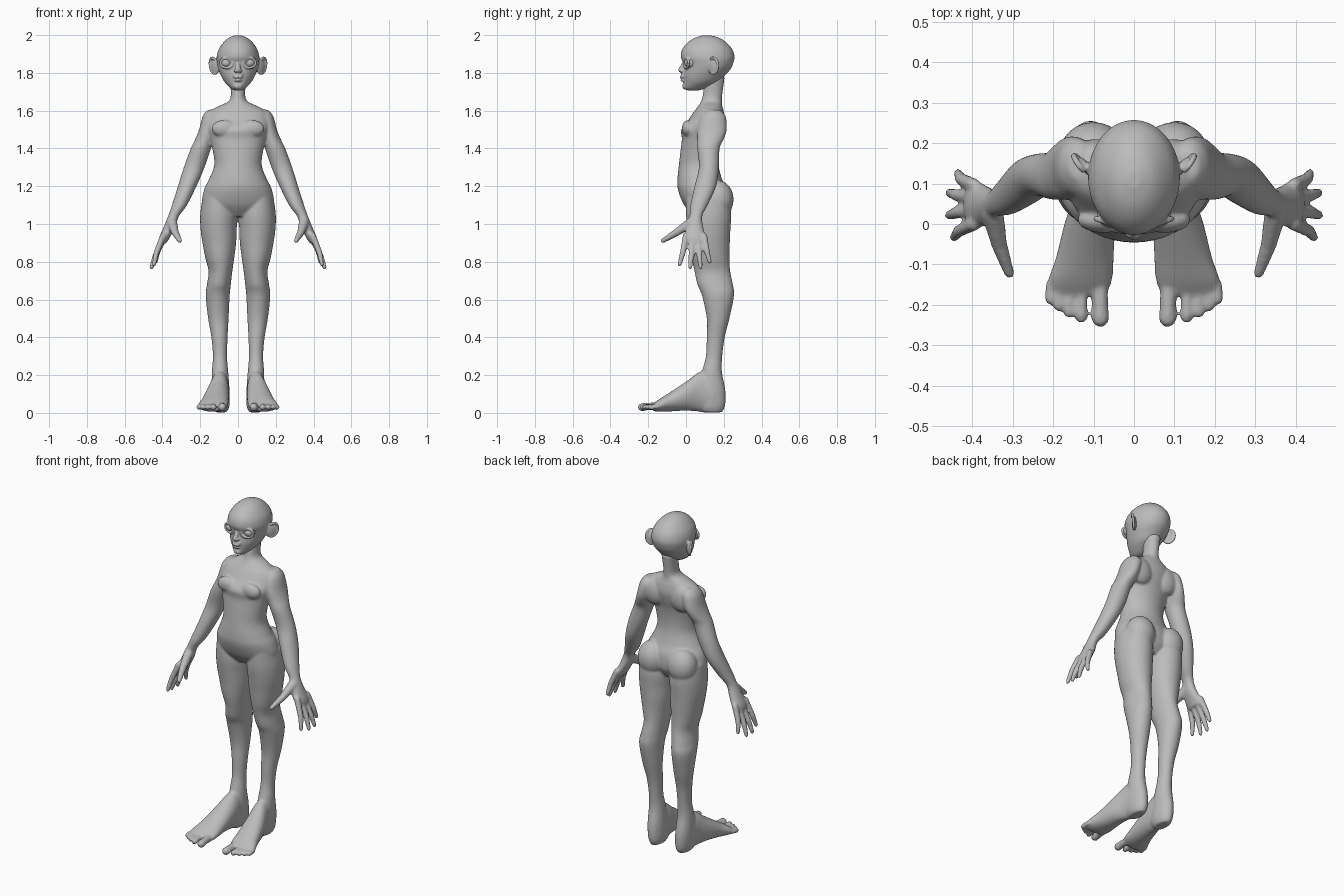
import bpy, bmesh, math
from mathutils import Vector, Matrix

cube = bpy.data.objects.get("Cube")
if cube:
    bpy.data.objects.remove(cube)

grey = bpy.data.materials.new("plain_grey")
grey.use_nodes = True
tone = (0.5, 0.5, 0.5, 1)
grey.diffuse_color = tone
grey.node_tree.nodes["Principled BSDF"].inputs["Base Color"].default_value = tone

STEPS = 5


def spline(rows):
    """Smoothly fill in rows between the given ones."""
    out = []
    last = len(rows) - 1
    for i in range(last):
        a, b, c, d = (rows[max(0, min(last, i + k))] for k in (-1, 0, 1, 2))
        for s in range(STEPS):
            t = s / STEPS
            out.append([q + t * ((r - p) / 2 + t * ((2 * p - 5 * q + 4 * r - w) / 2
                        + t * (3 * q - p - 3 * r + w) / 2))
                        for p, q, r, w in zip(a, b, c, d)])
    return out + [list(rows[-1])]


def skin(bm, rings):
    """Join rings of points into a closed skin."""
    rings = [[bm.verts.new(co) for co in ring] for ring in rings]
    for lower, upper in zip(rings, rings[1:]):
        for k in range(len(lower)):
            n = (k + 1) % len(lower)
            bm.faces.new((lower[k], lower[n], upper[n], upper[k]))
    bm.faces.new(rings[0])
    bm.faces.new(rings[-1])


def circle(sides):
    angles = [math.tau * k / sides for k in range(sides)]
    return [(math.cos(a), math.sin(a)) for a in angles]


def loft(bm, rows, flip=1, along="z"):
    """Skin oval sections: level, then low and high limits of both other axes."""
    rings = []
    for level, u0, u1, v0, v1 in spline(rows):
        ring = []
        for c, s in circle(40):
            u = ((u0 + u1) + (u1 - u0) * c) / 2 * flip
            v = ((v0 + v1) + (v1 - v0) * s) / 2
            ring.append((u, v, level) if along == "z" else (u, level, v))
        rings.append(ring)
    skin(bm, rings)


def blob(bm, centre, size, flip=1, turn=0):
    m = (Matrix.Translation((centre[0] * flip, centre[1], centre[2]))
         @ Matrix.Rotation(turn * flip, 4, "Z") @ Matrix.Diagonal((*size, 1)))
    bmesh.ops.create_uvsphere(bm, u_segments=24, v_segments=16, radius=1, matrix=m)


def digit(bm, points, radii, flip=1):
    """Rounded, tapering limb made of capsules."""
    ends = [Vector((p[0] * flip, p[1], p[2])) for p in points]
    for p, q, r, s in zip(ends, ends[1:], radii, radii[1:]):
        turn = (q - p).to_track_quat("Z", "Y")
        rings = []
        for centre, radius, tilts in ((p, r, (-80, -55, -28, 0)), (q, s, (0, 28, 55, 80))):
            for tilt in map(math.radians, tilts):
                w = math.cos(tilt)
                rings.append([centre + turn @ Vector((c * w, n * w, math.sin(tilt))) * radius
                              for c, n in circle(16)])
        skin(bm, rings)


def finish(name, bm, voxel=None, smooth=4):
    bmesh.ops.recalc_face_normals(bm, faces=bm.faces[:])
    mesh = bpy.data.meshes.new(name)
    bm.to_mesh(mesh)
    bm.free()
    mesh.materials.append(grey)
    mesh.shade_smooth()
    ob = bpy.data.objects.new(name, mesh)
    bpy.context.collection.objects.link(ob)
    if voxel:
        fuse = ob.modifiers.new("fuse", "REMESH")
        fuse.mode = "VOXEL"
        fuse.voxel_size = voxel
        fuse.use_smooth_shade = True
        soften = ob.modifiers.new("soften", "SMOOTH")
        soften.factor = 0.5
        soften.iterations = smooth


body = bmesh.new()

# Torso and neck: z, half width, front, back
torso = [(1.04, .10, .04, .18), (1.10, .185, -.01, .215), (1.18, .18, -.042, .215),
         (1.24, .152, -.045, .19), (1.31, .126, -.038, .172), (1.38, .132, -.03, .17),
         (1.45, .148, -.022, .18), (1.50, .16, -.025, .195), (1.55, .165, .012, .205),
         (1.595, .15, .042, .2), (1.625, .10, .065, .192), (1.65, .05, .08, .19),
         (1.69, .038, .09, .193), (1.78, .045, .10, .205)]
loft(body, [(z, -w, w, f, b) for z, w, f, b in torso])

# Limb sections: z, inner x, outer x, front y, back y
leg = [(1.14, .03, .188, .0, .235), (1.05, .006, .2, .0, .24), (.97, .007, .198, .01, .235),
       (.90, .010, .188, .02, .232), (.82, .02, .173, .03, .230), (.75, .03, .156, .045, .234),
       (.68, .038, .164, .06, .248), (.62, .044, .171, .085, .254), (.50, .05, .158, .11, .23),
       (.40, .055, .141, .11, .205), (.30, .058, .133, .105, .192), (.22, .052, .138, .085, .19),
       (.12, .045, .14, .06, .208), (.04, .045, .135, .05, .207), (.003, .06, .12, .08, .19)]
arm = [(1.605, .11, .16, .11, .18), (1.57, .09, .187, .075, .21), (1.50, .11, .206, .06, .216),
       (1.45, .125, .226, .06, .2), (1.40, .143, .25, .06, .178), (1.30, .177, .287, .068, .174),
       (1.20, .22, .318, .045, .16), (1.10, .27, .35, .023, .115), (1.04, .313, .371, .018, .086),
       (.98, .333, .395, .0, .092), (.93, .36, .417, -.01, .105), (.90, .378, .422, -.004, .104)]
# Foot sections: y, inner x, outer x, bottom z, top z
foot = [(.15, .05, .14, .002, .2), (.08, .047, .147, .006, .22), (.0, .047, .172, .012, .165),
        (-.08, .05, .192, .008, .112), (-.14, .054, .212, .006, .074), (-.175, .07, .205, .01, .048)]
fingers = [(.0, .445, -.034, .775, .92), (.034, .458, .022, .76, .9),
           (.066, .457, .077, .76, .9), (.096, .435, .126, .79, .915)]
toes = [(.083, -.233, .022), (.13, -.229, .016), (.16, -.218, .0145),
        (.186, -.202, .014), (.207, -.185, .014)]

for side in (1, -1):
    loft(body, leg, side)
    loft(body, arm, side)
    loft(body, foot, side, "y")
    # Hip, chest and shoulder-blade fullness
    blob(body, (.1, .172, 1.13), (.085, .08, .1), side)
    blob(body, (.075, .01, 1.505), (.065, .032, .045), side)
    blob(body, (.09, .165, 1.53), (.075, .045, .08), side)
    for y0, x1, y1, z1, z0 in fingers:
        mid = ((.395 + x1) / 2 + .012, (y0 + y1) / 2, (z0 + z1) / 2)
        digit(body, [(.395, y0, z0 + .02), mid, (x1, y1, z1 + .01)], [.017, .0155, .011], side)
    # Thumb
    digit(body, [(.35, .03, 1.01), (.333, -.05, .955), (.308, -.122, .912)],
          [.028, .02, .013], side)
    for x, y, r in toes:
        digit(body, [(.128 + (x - .128) * .9, -.14, .036), (x, y + .03, .034), (x, y, .03)],
              [r, r * .9, r], side)
finish("body", body, .0065, 5)

# Head: z, half width, front, back
head = bmesh.new()
skull = [(1.708, .022, .005, .07), (1.72, .04, -.012, .11), (1.75, .070, -.014, .17),
         (1.785, .09, -.016, .205), (1.82, .104, -.012, .236), (1.85, .111, -.014, .25),
         (1.885, .113, -.027, .257), (1.925, .102, -.02, .245), (1.96, .078, .007, .215),
         (1.985, .05, .045, .178), (1.999, .016, .09, .13)]
loft(head, [(z, -w, w, f, b) for z, w, f, b in skull])
# Nose, lips and chin
digit(head, [(0, -.005, 1.86), (0, -.027, 1.815)], [.01, .014])
blob(head, (0, -.012, 1.785), (.028, .016, .018))
blob(head, (0, -.018, 1.777), (.024, .015, .0075))
blob(head, (0, -.016, 1.761), (.02, .014, .0075))
blob(head, (0, -.002, 1.73), (.025, .018, .018))
for side in (1, -1):
    blob(head, (.012, -.022, 1.811), (.01, .012, .008), side)
    # Ears: a leaf-shaped shell with a raised rim
    blob(head, (.118, .14, 1.835), (.012, .034, .042), side, -.75)
    rim = [(.13 + .018 * math.sin(a) + .006 * math.cos(a), .145 + .024 * math.sin(a),
            1.838 + .042 * math.cos(a)) for a in [math.pi * k / 8 - .5 for k in range(11)]]
    digit(head, rim, [.0075] * len(rim), side)
    # Eyelid rims
    lid = [(.06 + .033 * math.cos(a), .002 + .011 * math.cos(a), 1.853 + .026 * math.sin(a))
           for a in [math.tau * k / 20 for k in range(21)]]
    digit(head, lid, [.0075] * len(lid), side)
finish("head", head, .004, 4)

# Eyeballs
for side, name in ((1, "left_eye"), (-1, "right_eye")):
    eye = bmesh.new()
    blob(eye, (.06, .025, 1.853), (.031, .034, .027), side)
    finish(name, eye)
